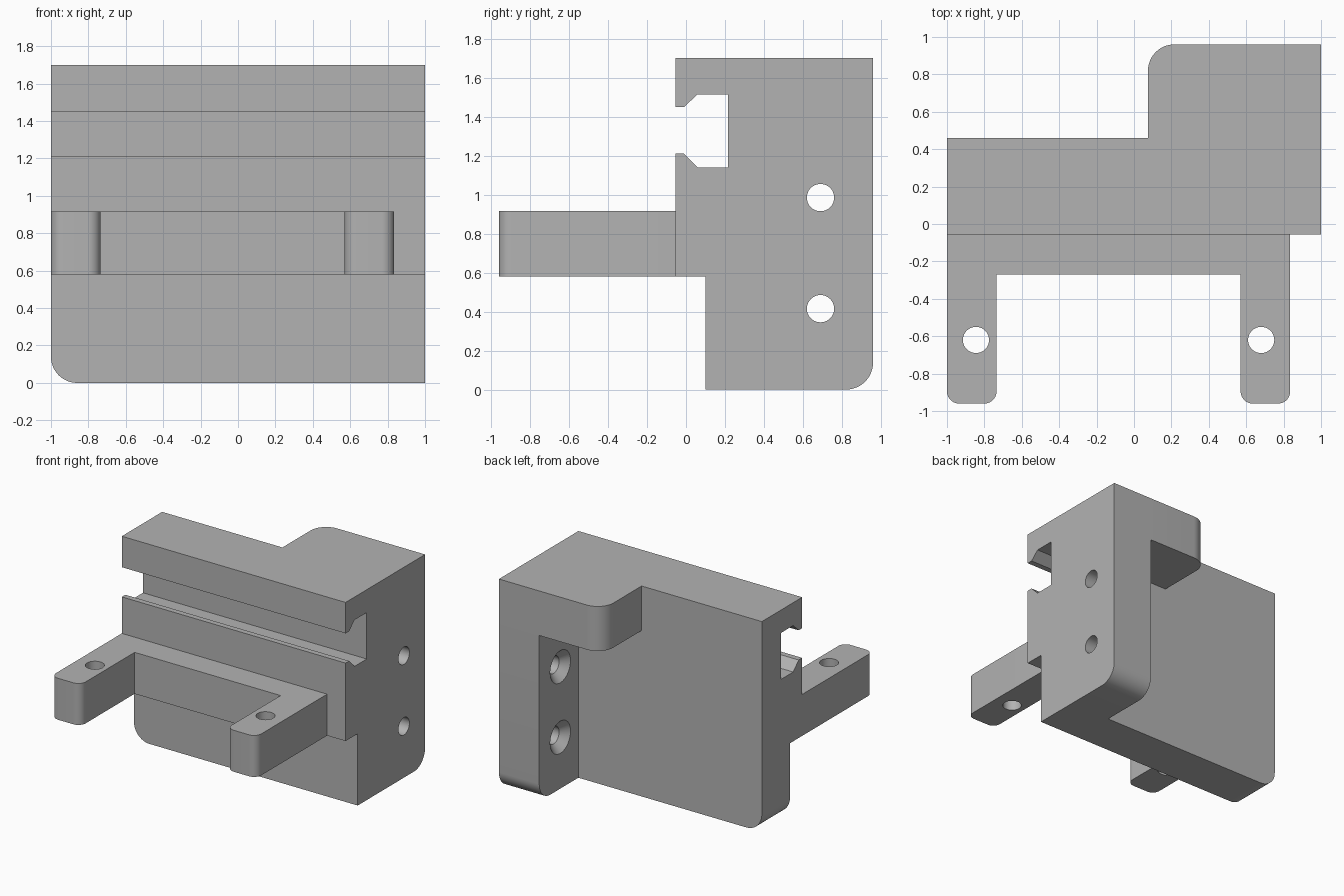
import bpy
from math import sin, cos, tan, pi
from mathutils import Vector

old = bpy.data.objects.get("Cube")
if old:
    bpy.data.objects.remove(old, do_unlink=True)

grey = bpy.data.materials.new("plain grey")
grey.use_nodes = True
grey.diffuse_color = (0.45, 0.45, 0.45, 1)
grey.node_tree.nodes["Principled BSDF"].inputs["Base Color"].default_value = (0.45, 0.45, 0.45, 1)


def rounded(points, steps=12):
    """Outline from (a, b) points; an (a, b, r) point is a right-angle corner of radius r."""
    out = []
    for i, p in enumerate(points):
        c = Vector(p[:2])
        if len(p) == 2:
            out.append(c)
            continue
        u = (Vector(points[i - 1][:2]) - c).normalized() * p[2]
        v = (Vector(points[(i + 1) % len(points)][:2]) - c).normalized() * p[2]
        for k in range(steps + 1):
            t = k / steps * pi / 2
            out.append(c + u * (1 - sin(t)) + v * (1 - cos(t)))
    return out


def loft(name, axis, rings):
    """Solid through (height, outline) rings stacked along the x, y or z axis."""
    n = len(rings[0][1])
    place = {"x": lambda a, b, h: (h, a, b),
             "y": lambda a, b, h: (a, h, b),
             "z": lambda a, b, h: (a, b, h)}[axis]
    verts = [place(a, b, h) for h, outline in rings for a, b in outline]
    faces = [tuple(range(n))[::-1], tuple(range(len(verts) - n, len(verts)))]
    for r in range(len(rings) - 1):
        for i in range(n):
            j = (i + 1) % n
            faces.append((r * n + i, r * n + j, r * n + n + j, r * n + n + i))
    mesh = bpy.data.meshes.new(name)
    mesh.from_pydata(verts, [], faces)
    mesh.materials.append(grey)
    obj = bpy.data.objects.new(name, mesh)
    bpy.context.collection.objects.link(obj)
    # Consistent outward normals
    bpy.context.view_layer.objects.active = obj
    bpy.ops.object.select_all(action="DESELECT")
    obj.select_set(True)
    bpy.ops.object.mode_set(mode="EDIT")
    bpy.ops.mesh.select_all(action="SELECT")
    bpy.ops.mesh.normals_make_consistent(inside=False)
    bpy.ops.object.mode_set(mode="OBJECT")
    return obj


def prism(name, axis, points, lo, hi):
    outline = rounded(points)
    return loft(name, axis, [(lo, outline), (hi, outline)])


def circle(a, b, r, n=40):
    return [(a + r * cos(2 * pi * i / n), b + r * sin(2 * pi * i / n)) for i in range(n)]


def combine(target, tool, operation):
    mod = target.modifiers.new("join", "BOOLEAN")
    mod.operation, mod.solver, mod.object = operation, "EXACT", tool
    bpy.context.view_layer.objects.active = target
    bpy.ops.object.modifier_apply(modifier=mod.name)
    bpy.data.objects.remove(tool, do_unlink=True)


FRONT, WALL, BACK, TOP, STEP = -0.055, 0.46, 0.96, 1.7, 0.58

# Main slab with one rounded lower corner
body = prism("mount_body", "y", [(-1, 0, 0.14), (1, 0), (1, TOP), (-1, TOP)], FRONT, WALL)

# Undercut along the lower front
combine(body, prism("undercut", "x", [(-0.3, -0.2), (0.1, -0.2), (0.1, STEP), (-0.3, STEP)],
                    -1.2, 1.2), "DIFFERENCE")

# Rail groove with chamfered lips
groove = [(-0.2, 1.21), (-0.01, 1.21), (0.06, 1.14), (0.215, 1.14),
          (0.215, 1.515), (0.06, 1.515), (-0.01, 1.45), (-0.2, 1.45)]
combine(body, prism("groove", "x", groove, -1.2, 1.2), "DIFFERENCE")

# Side flange behind the slab
combine(body, prism("side_flange", "x", [(0.3, 0), (BACK, 0, 0.14), (BACK, TOP), (0.3, TOP)],
                    0.64, 1), "UNION")

# Top shelf with a rounded outer corner
combine(body, prism("top_shelf", "z", [(0.075, 0.3), (1, 0.3), (1, BACK), (0.075, BACK, 0.14)],
                    1.34, TOP), "UNION")

# Front fork: cross bar and two arms
fork = [(-1, 0.0), (-1, -BACK, 0.065), (-0.735, -BACK, 0.065), (-0.735, -0.27),
        (0.57, -0.27), (0.57, -BACK, 0.065), (0.835, -BACK, 0.065), (0.835, 0.0)]
combine(body, prism("front_fork", "z", fork, STEP, 0.915), "UNION")

# Arm holes
for x in (-0.845, 0.68):
    ring = circle(x, -0.62, 0.07)
    combine(body, loft("arm_hole", "z", [(0.4, ring), (1.1, ring)]), "DIFFERENCE")

# Countersunk flange holes
for z in (0.415, 0.985):
    wide, narrow = circle(0.69, z, 0.13), circle(0.69, z, 0.07)
    combine(body, loft("flange_hole", "x", [(0.6, wide), (0.64, wide), (0.7, narrow), (1.1, narrow)]),
            "DIFFERENCE")

bpy.ops.object.select_all(action="DESELECT")
body.select_set(True)
bpy.context.view_layer.objects.active = body
bpy.ops.object.shade_smooth_by_angle(angle=pi / 6)
